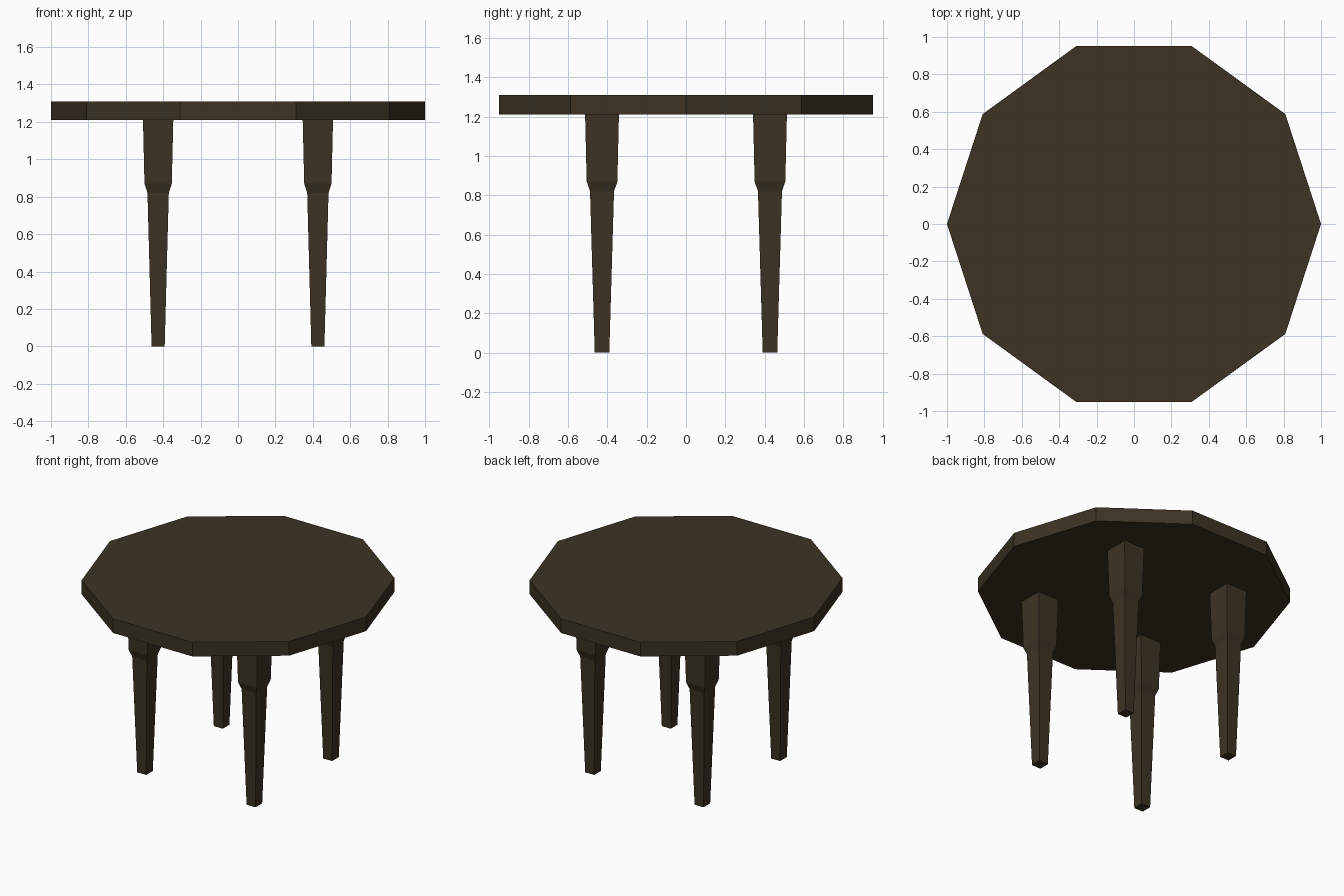
import bpy, bmesh, math

if "Cube" in bpy.data.objects:
    bpy.data.objects.remove(bpy.data.objects["Cube"])

wood = bpy.data.materials.new("dark brown wood")
wood.diffuse_color = (0.045, 0.033, 0.017, 1)
wood.use_nodes = True
wood.node_tree.nodes["Principled BSDF"].inputs["Base Color"].default_value = wood.diffuse_color


def loft(name, rings):
    """Solid skinned through a stack of rings with equal point counts."""
    bm = bmesh.new()
    loops = [[bm.verts.new(p) for p in ring] for ring in rings]
    n = len(loops[0])
    for a, b in zip(loops, loops[1:]):
        for i in range(n):
            j = (i + 1) % n
            bm.faces.new((a[i], a[j], b[j], b[i]))
    bm.faces.new(loops[0][::-1])
    bm.faces.new(loops[-1])
    bmesh.ops.recalc_face_normals(bm, faces=bm.faces)
    mesh = bpy.data.meshes.new(name)
    bm.to_mesh(mesh)
    bm.free()
    mesh.materials.append(wood)
    obj = bpy.data.objects.new(name, mesh)
    bpy.context.collection.objects.link(obj)
    return obj


# Ten-sided tabletop
loft("tabletop", [[(math.cos(i * math.tau / 10), math.sin(i * math.tau / 10), z)
                   for i in range(10)] for z in (1.21, 1.31)])

# Tapered legs with a thicker block at the top: (height, half x, half y)
profile = [(0, 0.035, 0.037), (0.82, 0.057, 0.061),
           (0.87, 0.073, 0.078), (1.21, 0.081, 0.086)]
corners = [(-1, -1), (1, -1), (1, 1), (-1, 1)]
for side, sx in (("left", -1), ("right", 1)):
    for end, sy in (("front", -1), ("back", 1)):
        loft(f"{end}_{side}_leg",
             [[(sx * 0.427 + cx * hx, sy * 0.427 + cy * hy, z) for cx, cy in corners]
              for z, hx, hy in profile])
